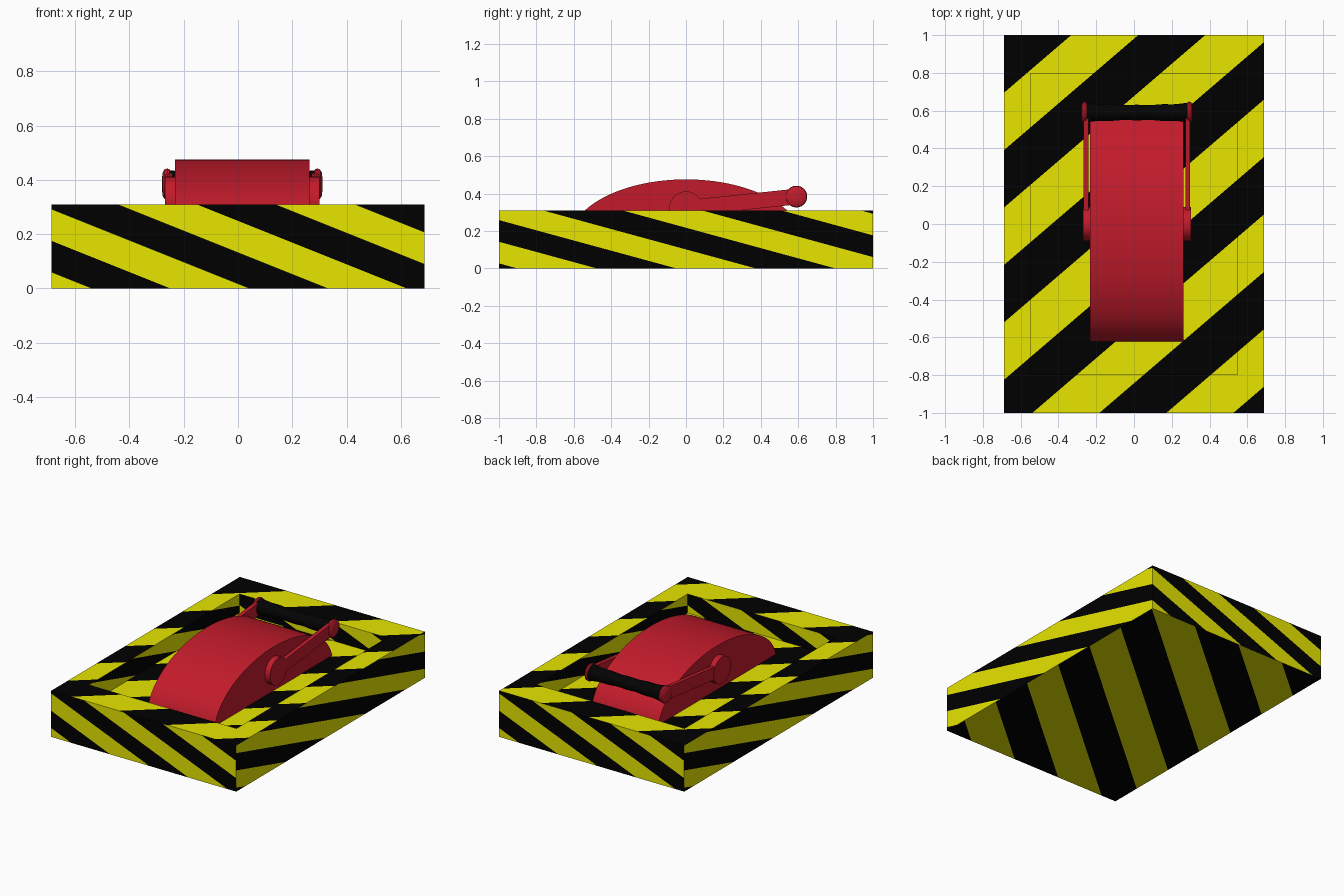
import bpy, bmesh, math
from mathutils import Vector

if "Cube" in bpy.data.objects:
    bpy.data.objects.remove(bpy.data.objects["Cube"])

def mat(name, rgb):
    m = bpy.data.materials.new(name)
    m.diffuse_color = (*rgb, 1)
    m.use_nodes = True
    m.node_tree.nodes["Principled BSDF"].inputs["Base Color"].default_value = m.diffuse_color
    return m

YELLOW = mat("hazard_yellow", (0.8, 0.79, 0.0))
BLACK = mat("stripe_black", (0.0, 0.0, 0.0))
RED = mat("handle_red", (0.545, 0.011, 0.024))
GRIP = mat("grip_black", (0.001, 0.001, 0.001))

CX = 0.0155                  # centre of the lever across x
PIVOT = (0.0, 0.322)         # (y, z)
BAR = (0.59, 0.384)

def finish(name, bm, mats, smooth=True):
    me = bpy.data.meshes.new(name)
    bm.to_mesh(me)
    bm.free()
    for m in mats:
        me.materials.append(m)
    ob = bpy.data.objects.new(name, me)
    bpy.context.collection.objects.link(ob)
    if smooth:
        bpy.ops.object.select_all(action='DESELECT')
        ob.select_set(True)
        bpy.context.view_layer.objects.active = ob
        bpy.ops.object.shade_smooth_by_angle(angle=math.radians(35))
    return ob

def prism(name, pts, x0, x1, m):
    """Extrude a (y, z) outline along x."""
    bm = bmesh.new()
    f = bm.faces.new([bm.verts.new((x0, y, z)) for y, z in pts])
    r = bmesh.ops.extrude_face_region(bm, geom=[f])
    vs = [v for v in r["geom"] if isinstance(v, bmesh.types.BMVert)]
    bmesh.ops.translate(bm, vec=(x1 - x0, 0, 0), verts=vs)
    bmesh.ops.recalc_face_normals(bm, faces=bm.faces)
    return finish(name, bm, [m])

def lathe(name, profile, centre, m, n=40):
    """Turn an (x, radius) profile around an x-parallel axis through centre (y, z)."""
    bm = bmesh.new()
    rings = []
    for x, r in profile:
        rings.append([bm.verts.new((x, centre[0] + r * math.cos(2 * math.pi * i / n),
                                    centre[1] + r * math.sin(2 * math.pi * i / n)))
                      for i in range(n)])
    for a, b in zip(rings, rings[1:]):
        for i in range(n):
            j = (i + 1) % n
            bm.faces.new((a[i], a[j], b[j], b[i]))
    bm.faces.new(rings[0])
    bm.faces.new(rings[-1])
    bmesh.ops.recalc_face_normals(bm, faces=bm.faces)
    return finish(name, bm, [m])

# Base tray: block with a rectangular recess in the top
bm = bmesh.new()
bmesh.ops.create_cube(bm, size=1)
for v in bm.verts:
    v.co = (v.co.x * 1.374, v.co.y * 2, (v.co.z + 0.5) * 0.31)
bm.normal_update()
top = max(bm.faces, key=lambda f: f.calc_center_median().z)
bmesh.ops.inset_individual(bm, faces=[top], thickness=0.2)
for v in top.verts:
    v.co = (math.copysign(0.548, v.co.x), math.copysign(0.798, v.co.y), 0.31)
bmesh.ops.inset_individual(bm, faces=[top], thickness=0, depth=0)
for v in top.verts:
    v.co.z = 0.182
bm.normal_update()

def pattern(n):
    """Stripe direction, phase and half period for a face normal."""
    if abs(n.z) > 0.5:
        return Vector((-0.857, 1, 0)), (0.373 if n.z > 0 else 0.404), 0.304
    if abs(n.y) > 0.5:
        return Vector((-math.copysign(1, n.y), 0, 2.5)), -0.249, 0.2904
    return Vector((0, math.copysign(1, n.x), 3.67)), -0.052, 0.425

# Hazard stripes: slice every face along its diagonal and colour alternate bands
bmesh.ops.split_edges(bm, edges=bm.edges[:])
for f in bm.faces[:]:
    n = f.normal.copy()
    d, start, half = pattern(n)
    ws = [d.dot(v.co) for v in f.verts]
    part = [f]
    for k in range(math.ceil((min(ws) - start) / half), math.floor((max(ws) - start) / half) + 1):
        geom = set(part)
        for p in part:
            geom.update(p.edges)
            geom.update(p.verts)
        r = bmesh.ops.bisect_plane(bm, geom=list(geom), dist=1e-5, plane_no=d,
                                   plane_co=d * ((start + k * half) / d.length_squared))
        part = list({g for g in r["geom"] if isinstance(g, bmesh.types.BMFace)})
    for p in part:
        w = d.dot(p.calc_center_median())
        p.material_index = math.floor((w - start) / half) % 2
finish("base_tray", bm, [YELLOW, BLACK], smooth=False)

# Curved lever housing: half-ellipse block rising out of the recess
arc = [(0.626 * math.cos(math.pi * i / 64), 0.142 + 0.334 * math.sin(math.pi * i / 64))
       for i in range(65)]
prism("lever_housing", arc, CX - 0.2475, CX + 0.2475, RED)

# Lever arms, pivots and end knobs on both sides
dy, dz = BAR[0] - PIVOT[0], BAR[1] - PIVOT[1]
ln = math.hypot(dy, dz)
ny, nz = -dz / ln * 0.042, dy / ln * 0.042
arm = [(PIVOT[0] + ny, PIVOT[1] + nz), (PIVOT[0] - ny, PIVOT[1] - nz),
       (BAR[0] - ny, BAR[1] - nz), (BAR[0] + ny, BAR[1] + nz)]
for side, s in (("left", -1), ("right", 1)):
    prism(side + "_arm", arm, CX + s * 0.256, CX + s * 0.282, RED)
    lathe(side + "_pivot", [(CX + s * 0.24, 0.09), (CX + s * 0.285, 0.09)], PIVOT, RED)
    lathe(side + "_knob", [(CX + s * x, r) for x, r in
                           ((0.264, 0.046), (0.268, 0.055), (0.276, 0.058),
                            (0.286, 0.055), (0.293, 0.043), (0.296, 0.02))], BAR, RED)

# Grip bar: waisted and gently rippled
grip = []
for i in range(41):
    t = -1 + i / 20
    grip.append((CX + 0.268 * t, 0.040 + 0.010 * t * t + 0.0015 * math.cos(4 * math.pi * t)))
lathe("grip_bar", grip, BAR, GRIP)
